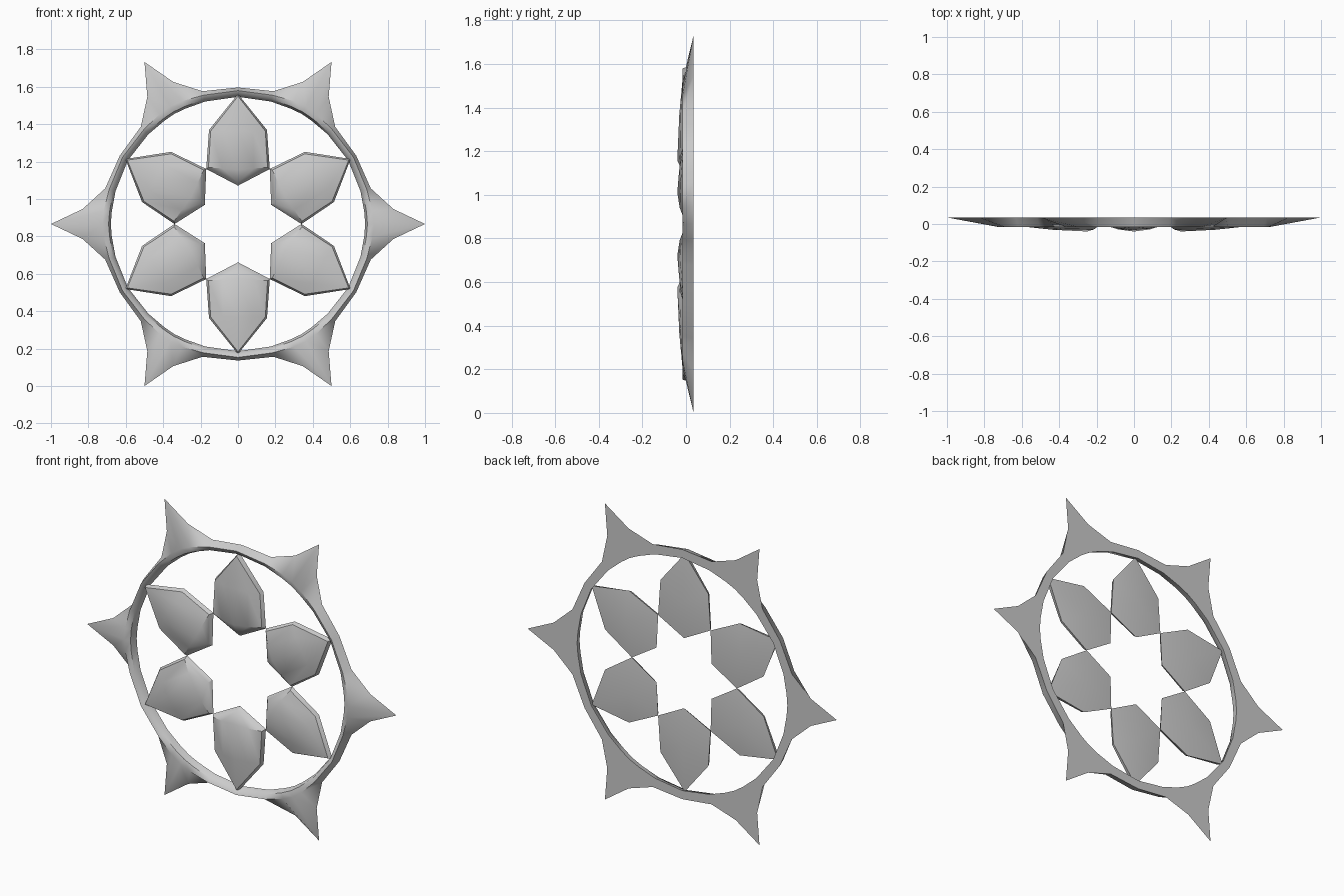
import bpy, bmesh
from math import sin, cos, radians

if "Cube" in bpy.data.objects:
    bpy.data.objects.remove(bpy.data.objects["Cube"])

CZ = 0.866  # height of the ornament's centre


def finish(bm, name, angle):
    bmesh.ops.recalc_face_normals(bm, faces=bm.faces[:])
    me = bpy.data.meshes.new(name)
    bm.to_mesh(me)
    bm.free()
    ob = bpy.data.objects.new(name, me)
    bpy.context.collection.objects.link(ob)
    bpy.ops.object.select_all(action='DESELECT')
    ob.select_set(True)
    bpy.context.view_layer.objects.active = ob
    bpy.ops.object.shade_smooth_by_angle(angle=radians(angle))
    return ob


def polar(r, deg, y):
    return (r * cos(radians(deg)), y, CZ + r * sin(radians(deg)))


# Ring with six spikes: cross-sections (angle, outer radius, crest radius, inner radius)
pattern = [(-15, .735, .713, .678), (-5.5, .835, .722, .678), (0, 1.0, .725, .68),
           (5.5, .835, .722, .678), (15, .735, .713, .678), (30, .73, .713, .68)]
bm = bmesh.new()
sections = []
for k in range(6):
    for a, outer, crest, inner in pattern:
        ang = a + 60 * k
        profile = [(inner, .035), (inner + .012, -.005), (crest, -.016), (outer, .035)]
        sections.append([bm.verts.new(polar(r, ang, y)) for r, y in profile])
for i, s in enumerate(sections):
    t = sections[(i + 1) % len(sections)]
    for j in range(4):
        n = (j + 1) % 4
        bm.faces.new((s[j], s[n], t[n], t[j]))
finish(bm, "spiked_ring", 50)


# Petal: domed front, thin bevelled rim, shallow pointed back
def petal(index):
    deg = 30 + 60 * index
    ca, sa = cos(radians(deg)), sin(radians(deg))
    bm = bmesh.new()

    def v(lat, r, y):
        return bm.verts.new((r * ca - lat * sa, y, CZ + r * sa + lat * ca))

    back = [v(*p) for p in [(0, .695, .012), (.155, .503, .015), (.17, .294, .015),
                            (0, .205, .018), (-.17, .294, .015), (-.155, .503, .015)]]
    rim = [v(*p) for p in [(0, .683, -.014), (.146, .497, -.006), (.158, .303, -.006),
                           (0, .222, -.002), (-.158, .303, -.006), (-.146, .497, -.006)]]
    upper = [v(.08, .495, -.025), v(0, .50, -.031), v(-.08, .495, -.025)]
    lower = [v(.085, .297, -.029), v(0, .29, -.04), v(-.085, .297, -.029)]
    apex = v(0, .42, .034)
    for i in range(6):
        n = (i + 1) % 6
        bm.faces.new((back[i], back[n], rim[n], rim[i]))
        bm.faces.new((back[n], back[i], apex))
    tip, r1, r2, base, l2, l1 = rim
    up = [r1] + upper + [l1]
    low = [r2] + lower + [l2]
    for i in range(4):
        bm.faces.new((tip, up[i], up[i + 1]))
        bm.faces.new((up[i], low[i], low[i + 1], up[i + 1]))
        bm.faces.new((low[i], base, low[i + 1]))
    finish(bm, f"petal_{index + 1}", 35)


for i in range(6):
    petal(i)
